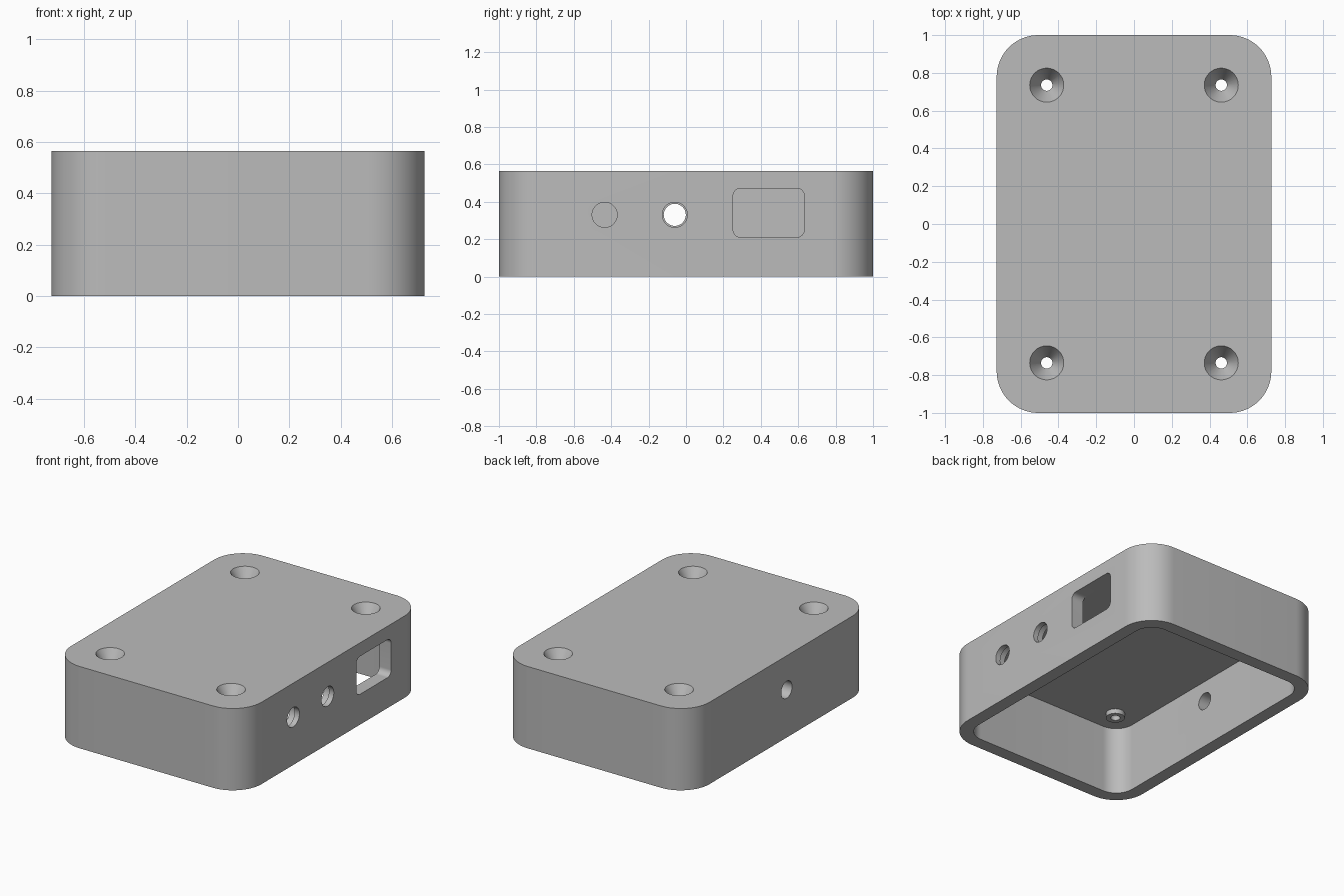
import bpy, bmesh, math
from mathutils import Matrix, Vector

cube = bpy.data.objects.get("Cube")
if cube:
    bpy.data.objects.remove(cube, do_unlink=True)

HX, HY, H = 0.727, 1.0, 0.565      # half width, half depth, height
WALL, CEILING = 0.09, 0.473
CORNER = 0.22

grey = bpy.data.materials.new("light grey plastic")
grey.use_nodes = True
grey.diffuse_color = (0.5, 0.5, 0.5, 1)
grey.node_tree.nodes["Principled BSDF"].inputs["Base Color"].default_value = (0.5, 0.5, 0.5, 1)


def make_object(name, bm):
    bmesh.ops.recalc_face_normals(bm, faces=bm.faces)
    mesh = bpy.data.meshes.new(name)
    bm.to_mesh(mesh)
    bm.free()
    mesh.materials.append(grey)
    obj = bpy.data.objects.new(name, mesh)
    bpy.context.collection.objects.link(obj)
    return obj


def rounded_block(name, hx, hy, height, radius, matrix, steps=16):
    """Rounded rectangle in the local xy plane, extruded along local z."""
    bm = bmesh.new()
    ring = []
    for i, (sx, sy) in enumerate([(1, 1), (-1, 1), (-1, -1), (1, -1)]):
        for k in range(steps + 1):
            a = (i + k / steps) * math.pi / 2
            ring.append(bm.verts.new((sx * (hx - radius) + radius * math.cos(a),
                                      sy * (hy - radius) + radius * math.sin(a), 0)))
    face = bm.faces.new(ring)
    top = bmesh.ops.extrude_face_region(bm, geom=[face])["geom"]
    bmesh.ops.translate(bm, vec=(0, 0, height),
                        verts=[v for v in top if isinstance(v, bmesh.types.BMVert)])
    bm.transform(matrix)
    return make_object(name, bm)


def cone(name, r_low, r_high, height, matrix):
    """Cone or cylinder standing on the local origin."""
    bm = bmesh.new()
    bmesh.ops.create_cone(bm, cap_ends=True, segments=48, radius1=r_low,
                          radius2=r_high, depth=height,
                          matrix=matrix @ Matrix.Translation((0, 0, height / 2)))
    return make_object(name, bm)


def combine(target, tool, operation):
    mod = target.modifiers.new(operation, 'BOOLEAN')
    mod.operation, mod.solver, mod.object = operation, 'EXACT', tool
    bpy.context.view_layer.update()
    graph = bpy.context.evaluated_depsgraph_get()
    mesh = bpy.data.meshes.new_from_object(target.evaluated_get(graph))
    target.modifiers.clear()
    target.data = mesh
    bpy.data.objects.remove(tool, do_unlink=True)


def at(x, y, z):
    return Matrix.Translation((x, y, z))


# Local x -> world y, local y -> world z, local z -> world x
SIDEWAYS = Matrix(((0, 0, 1, 0), (1, 0, 0, 0), (0, 1, 0, 0), (0, 0, 0, 1)))

# Shell, open underneath
case = rounded_block("enclosure_shell", HX, HY, H, CORNER, Matrix())
cavity = rounded_block("cavity", HX - WALL, HY - WALL, CEILING + 0.1,
                       CORNER - WALL, at(0, 0, -0.1))
combine(case, cavity, 'DIFFERENCE')

# Countersunk screw holes with short bosses under the lid
for sx in (-1, 1):
    for sy in (-1, 1):
        x, y = sx * 0.462, sy * 0.735
        combine(case, cone("boss", 0.06, 0.06, 0.06, at(x, y, 0.44)), 'UNION')
        combine(case, cone("screw_hole", 0.03, 0.03, 0.3, at(x, y, 0.4)), 'DIFFERENCE')
        # the slope carries on a little above the lid
        combine(case, cone("countersink", 0.028, 0.096, 0.115, at(x, y, 0.46)), 'DIFFERENCE')

# Two jack holes on the +x wall, each recessed from inside
for y in (-0.435, -0.06):
    combine(case, cone("jack_hole", 0.067, 0.067, 0.3, at(0.55, y, 0.33) @ SIDEWAYS), 'DIFFERENCE')
    combine(case, cone("jack_recess", 0.09, 0.09, 0.14, at(0.55, y, 0.33) @ SIDEWAYS), 'DIFFERENCE')

# Rounded socket window on the +x wall
window = rounded_block("window", 0.19, 0.131, 0.3, 0.04, at(0.55, 0.442, 0.341) @ SIDEWAYS)
combine(case, window, 'DIFFERENCE')

# Single hole on the opposite wall
combine(case, cone("cable_hole", 0.059, 0.059, 0.3, at(-0.85, -0.06, 0.33) @ SIDEWAYS), 'DIFFERENCE')

# Smooth rounded surfaces, sharp rims
bpy.ops.object.select_all(action='DESELECT')
case.select_set(True)
bpy.context.view_layer.objects.active = case
bpy.ops.object.shade_smooth_by_angle(angle=math.radians(30))
